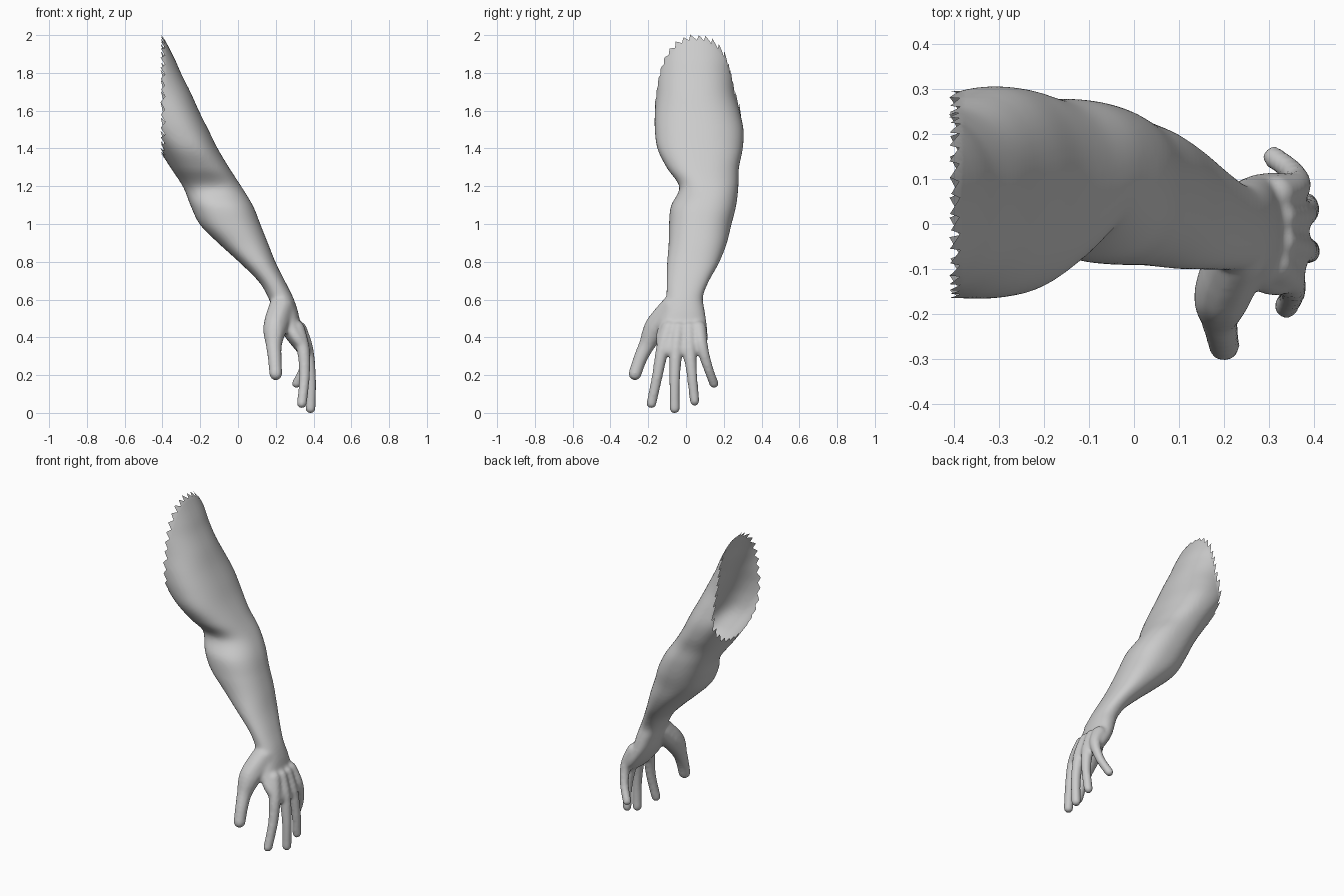
import bpy, bmesh, math
from mathutils import Vector, Matrix

if "Cube" in bpy.data.objects:
    bpy.data.objects.remove(bpy.data.objects["Cube"])


def spline(keys, steps):
    """Catmull-Rom through tuples of numbers."""
    out = []
    n = len(keys)
    for i in range(n - 1):
        p = [keys[max(0, min(n - 1, i + k))] for k in (-1, 0, 1, 2)]
        for s in range(steps):
            t = s / steps
            out.append([0.5 * (2 * b + (c - a) * t + (2 * a - 5 * b + 4 * c - d) * t * t
                               + (3 * b - a - 3 * c + d) * t ** 3) for a, b, c, d in zip(*p)])
    out.append(list(keys[-1]))
    return out


def loft(bm, sections, sides=48, power=2.3):
    """Skin rounded horizontal slices: z, x min, x max, y min, y max."""
    rings = []
    for z, x0, x1, y0, y1 in spline(sections, 5):
        ring = []
        for i in range(sides):
            a = 2 * math.pi * i / sides
            c, s = math.cos(a), math.sin(a)
            ring.append(bm.verts.new((
                (x0 + x1) / 2 + (x1 - x0) / 2 * math.copysign(abs(c) ** (2 / power), c),
                (y0 + y1) / 2 + (y1 - y0) / 2 * math.copysign(abs(s) ** (2 / power), s), z)))
        rings.append(ring)
    for a, b in zip(rings, rings[1:]):
        for i in range(sides):
            j = (i + 1) % sides
            bm.faces.new((a[i], b[i], b[j], a[j]))
    bm.faces.new(rings[0])
    bm.faces.new(rings[-1][::-1])


def digit(bm, path):
    """Chain of overlapping balls: x, y, z, radius."""
    for x, y, z, r in spline(path, 12):
        bmesh.ops.create_icosphere(bm, subdivisions=2, radius=r,
                                   matrix=Matrix.Translation((x, y, z)))


bm = bmesh.new()

# Upper arm, forearm, wrist and palm
loft(bm, [
    (2.10, -0.86, -0.45, -0.15, 0.25), (1.90, -0.75, -0.345, -0.16, 0.265),
    (1.80, -0.69, -0.30, -0.16, 0.26), (1.70, -0.62, -0.25, -0.158, 0.26),
    (1.60, -0.55, -0.205, -0.165, 0.285), (1.50, -0.49, -0.155, -0.165, 0.305),
    (1.40, -0.42, -0.105, -0.15, 0.30), (1.30, -0.355, -0.045, -0.10, 0.28),
    (1.20, -0.29, 0.02, -0.035, 0.277), (1.10, -0.25, 0.08, -0.08, 0.265),
    (1.00, -0.20, 0.12, -0.09, 0.24), (0.90, -0.10, 0.16, -0.092, 0.215),
    (0.80, 0.01, 0.20, -0.10, 0.175), (0.70, 0.11, 0.25, -0.102, 0.12),
    (0.62, 0.158, 0.29, -0.105, 0.09), (0.55, 0.185, 0.315, -0.12, 0.098),
    (0.47, 0.215, 0.335, -0.145, 0.11), (0.40, 0.255, 0.37, -0.16, 0.115),
    (0.35, 0.295, 0.388, -0.15, 0.105), (0.32, 0.32, 0.388, -0.13, 0.07)])

# Thumb, index, middle, ring and little finger
digit(bm, [(0.23, -0.07, 0.56, 0.07), (0.197, -0.155, 0.46, 0.066), (0.19, -0.205, 0.37, 0.045),
           (0.195, -0.243, 0.29, 0.038), (0.2, -0.27, 0.212, 0.036)])
digit(bm, [(0.31, -0.09, 0.45, 0.045), (0.345, -0.125, 0.34, 0.036),
           (0.352, -0.152, 0.2, 0.030), (0.338, -0.183, 0.055, 0.028)])
digit(bm, [(0.325, -0.04, 0.45, 0.04), (0.365, -0.053, 0.34, 0.036),
           (0.385, -0.06, 0.18, 0.030), (0.384, -0.06, 0.028, 0.028)])
digit(bm, [(0.325, 0.015, 0.45, 0.04), (0.365, 0.02, 0.34, 0.036),
           (0.385, 0.032, 0.2, 0.029), (0.381, 0.046, 0.068, 0.027)])
digit(bm, [(0.315, 0.065, 0.45, 0.045), (0.36, 0.083, 0.36, 0.034),
           (0.352, 0.115, 0.25, 0.027), (0.31, 0.148, 0.16, 0.026)])

bmesh.ops.recalc_face_normals(bm, faces=bm.faces)
mesh = bpy.data.meshes.new("arm")
bm.to_mesh(mesh)
bm.free()
arm = bpy.data.objects.new("arm", mesh)
bpy.context.collection.objects.link(arm)
bpy.context.view_layer.objects.active = arm
arm.select_set(True)

# Fuse everything into one soft skin
rm = arm.modifiers.new("fuse", 'REMESH')
rm.mode = 'VOXEL'
rm.voxel_size = 0.009
sm = arm.modifiers.new("soften", 'SMOOTH')
sm.factor = 0.5
sm.iterations = 8
for name in ("fuse", "soften"):
    bpy.ops.object.modifier_apply(modifier=name)

# Open, jagged shoulder cut
bm = bmesh.new()
bm.from_mesh(arm.data)
bmesh.ops.bisect_plane(bm, geom=bm.verts[:] + bm.edges[:] + bm.faces[:],
                       plane_co=(-0.385, 0, 0), plane_no=(-1, 0, 0), clear_outer=True)
for v in bm.verts:
    if v.is_boundary:
        turn = math.atan2((v.co.z - 1.68) / 0.32, (v.co.y - 0.06) / 0.22) / (2 * math.pi)
        tooth = (turn * 32) % 1.0
        v.co += Vector((-0.025, 0, 0.035)) * tooth
low = min(v.co.z for v in bm.verts)
bmesh.ops.translate(bm, verts=bm.verts, vec=(0, 0, -low))
bm.to_mesh(arm.data)
bm.free()
bpy.ops.object.shade_smooth()
